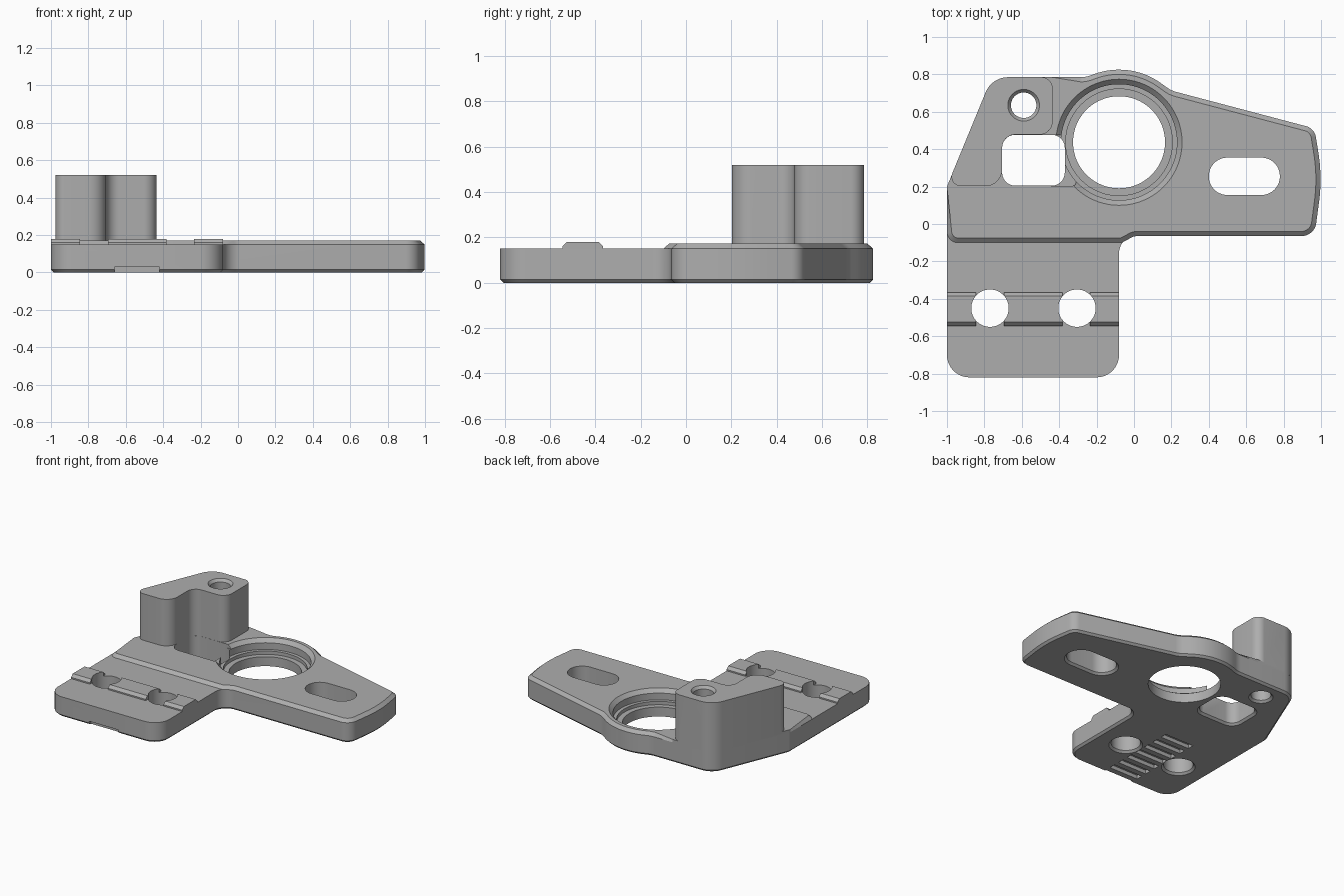
import bpy, bmesh, math
from mathutils import Vector

if "Cube" in bpy.data.objects:
    bpy.data.objects.remove(bpy.data.objects["Cube"])

grey = bpy.data.materials.new("plain grey")
grey.use_nodes = True
grey.diffuse_color = (0.42, 0.42, 0.42, 1)
grey.node_tree.nodes["Principled BSDF"].inputs["Base Color"].default_value = grey.diffuse_color


def rounded(corners, steps=10):
    """Outline from (x, y, radius) corners, listed counter-clockwise."""
    out = []
    for i, (x, y, r) in enumerate(corners):
        p = Vector((x, y))
        a = (Vector(corners[i - 1][:2]) - p).normalized()
        b = (Vector(corners[(i + 1) % len(corners)][:2]) - p).normalized()
        if r == 0:
            out.append(p)
            continue
        half = a.angle(b) / 2
        centre = p + (a + b).normalized() * r / math.sin(half)
        start = p + a * r / math.tan(half) - centre
        end = p + b * r / math.tan(half) - centre
        sweep = end.angle_signed(start)
        for k in range(steps + 1):
            t = sweep * k / steps
            c, s = math.cos(t), math.sin(t)
            out.append(centre + Vector((start.x * c - start.y * s, start.x * s + start.y * c)))
    return out


def box(x0, x1, y0, y1, r=0):
    return rounded([(x0, y0, r), (x1, y0, r), (x1, y1, r), (x0, y1, r)])


def circle(x, y, r, n=64):
    return [Vector((x + r * math.cos(math.tau * k / n), y + r * math.sin(math.tau * k / n)))
            for k in range(n)]


def prism(name, outline, layers, along_x=False, weight=lambda p: 1):
    """Stack copies of an outline at (height, inset) layers and skin them."""
    n = len(outline)
    shift = []
    for i, p in enumerate(outline):
        a = (p - outline[i - 1]).normalized()
        b = (outline[(i + 1) % n] - p).normalized()
        na, nb = Vector((-a.y, a.x)), Vector((-b.y, b.x))
        shift.append((na + nb) / (1 + na.dot(nb)) * weight(p))
    bm = bmesh.new()
    rings = []
    for z, inset in layers:
        pts = [p + s * inset for p, s in zip(outline, shift)]
        rings.append([bm.verts.new((z, p.x, p.y) if along_x else (p.x, p.y, z)) for p in pts])
    for lo, hi in zip(rings, rings[1:]):
        for i in range(n):
            j = (i + 1) % n
            bm.faces.new((lo[i], lo[j], hi[j], hi[i]))
    bm.faces.new(rings[0][::-1])
    bm.faces.new(rings[-1])
    bmesh.ops.recalc_face_normals(bm, faces=bm.faces)
    mesh = bpy.data.meshes.new(name)
    bm.to_mesh(mesh)
    bm.free()
    mesh.materials.append(grey)
    ob = bpy.data.objects.new(name, mesh)
    bpy.context.collection.objects.link(ob)
    return ob


def combine(target, tool, operation):
    mod = target.modifiers.new("combine", "BOOLEAN")
    mod.operation, mod.solver, mod.object = operation, "EXACT", tool
    bpy.context.view_layer.objects.active = target
    bpy.ops.object.modifier_apply(modifier=mod.name)
    bpy.data.objects.remove(tool)


# Shared edge of the wide plate, from the right-hand end round to the left side
rim = [(0.965, -0.065, 0.08), (1.007, 0.25, 0.9), (0.965, 0.511, 0.07), (0.2, 0.713, 0.15),
       (0.043, 0.825, 0.38), (-0.149, 0.825, 0.38), (-0.258, 0.785, 0.15), (-0.44, 0.785, 0),
       (-0.76, 0.785, 0.13), (-1, 0.2, 0.03)]
shelf = [(-1, -0.82, 0.12), (-0.08, -0.82, 0.12), (-0.08, -0.065, 0.09)]
lip = [(-1, -0.1, 0.06), (-0.065, -0.1, 0), (0, -0.065, 0.06)]

# Base slab with a chamfered underside, and the raised deck with a chamfered rim
bracket = prism("bracket", rounded(shelf + rim), [(0, 0.015), (0.015, 0), (0.15, 0)])
deck = prism("deck", rounded(lip + rim), [(0.15, 0), (0.172, 0.025)],
             weight=lambda p: 0 if p.x < -0.439 and p.y > -0.03 else 1)
combine(bracket, deck, "UNION")

# Tall mounting block wrapped round the window
block = rounded([(-1, 0.202, 0.05), (-0.705, 0.202, 0.09), (-0.705, 0.478, 0.07),
                 (-0.435, 0.478, 0.07), (-0.435, 0.785, 0.06), (-0.76, 0.785, 0.13)])
combine(bracket, prism("block", block, [(0.16, 0), (0.52, 0)]), "UNION")

# Rib on the shelf, interrupted at the two bolt holes
rib = rounded([(-0.545, 0.14, 0), (-0.365, 0.14, 0), (-0.365, 0.16, 0), (-0.385, 0.18, 0),
               (-0.525, 0.18, 0), (-0.545, 0.16, 0)])
for x0, x1 in ((-1, -0.845), (-0.695, -0.383), (-0.235, -0.08)):
    combine(bracket, prism("rib", rib, [(x0, 0), (x1, 0)], along_x=True), "UNION")

# Openings, each flared at the underside
flared = [(-0.01, -0.025), (0.015, 0), (0.7, 0)]
openings = [circle(-0.77, -0.45, 0.1), circle(-0.305, -0.45, 0.1),
            box(-0.705, -0.37, 0.205, 0.477, 0.07), box(0.4, 0.78, 0.155, 0.355, 0.099)]
cutters = [prism("opening", o, flared) for o in openings]

# Screw hole countersunk at both ends
cutters.append(prism("screw_hole", circle(-0.59, 0.635, 0.068),
                     [(-0.01, -0.025), (0.015, 0), (0.5, 0), (0.53, -0.025)]))

# Stepped bearing seat and the shallow pocket beside it
cutters.append(prism("bearing_seat", circle(-0.08, 0.437, 0.246, 96),
                     [(-0.01, 0), (0.07, 0), (0.07, -0.039), (0.095, -0.039), (0.095, -0.064),
                      (0.145, -0.064), (0.182, -0.101)]))
cutters.append(prism("pocket", box(-0.46, -0.31, 0.204, 0.476, 0.02), [(0.145, 0), (0.172, 0), (0.2, 0)]))

# Toothed grip under the shelf
for i in range(8):
    y = -0.82 + 0.09 * i
    cutters.append(prism("groove", box(-0.66, -0.42, y - 0.024, y + 0.024),
                         [(-0.01, 0), (0.028, 0)]))
for cutter in cutters:
    combine(bracket, cutter, "DIFFERENCE")

bpy.ops.object.select_all(action="DESELECT")
bracket.select_set(True)
bpy.context.view_layer.objects.active = bracket
bpy.ops.object.shade_smooth_by_angle(angle=math.radians(25))
